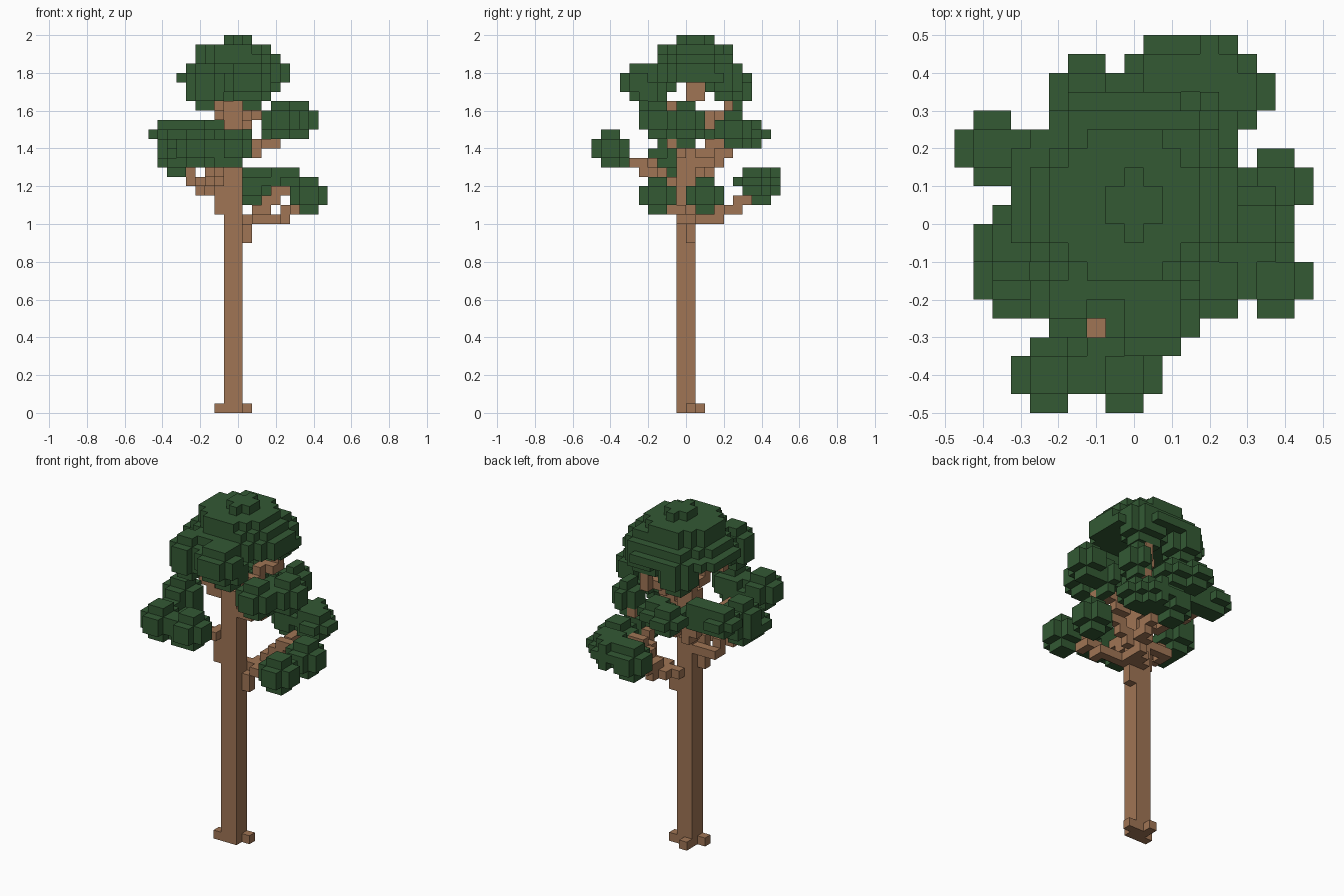
import bpy
import bmesh
from itertools import product

UNIT = 0.05  # edge length of one block

cube = bpy.data.objects.get("Cube")
if cube:
    bpy.data.objects.remove(cube)


def make_material(name, colour):
    mat = bpy.data.materials.new(name)
    mat.use_nodes = True
    mat.diffuse_color = colour
    mat.node_tree.nodes["Principled BSDF"].inputs["Base Color"].default_value = colour
    return mat


bark = make_material("bark brown", (0.35, 0.178, 0.09, 1))
leaf = make_material("leaf green", (0.033, 0.1, 0.034, 1))

parts = []    # (name, cells, material)
taken = set()  # every occupied cell


def add_part(name, cells, mat):
    cells = set(cells) - taken
    taken.update(cells)
    parts.append((name, cells, mat))


def box(*bounds):
    """Block of cells from inclusive (low, high) pairs."""
    return set(product(*(range(lo, hi + 1) for lo, hi in bounds)))


def rounded(*bounds, power=2.0):
    """Block of cells with its corners rounded off."""
    def inside(cell):
        return sum((abs(2 * c - lo - hi) / (hi - lo + 1)) ** power
                   for c, (lo, hi) in zip(cell, bounds)) <= 1.05
    return {c for c in box(*bounds) if inside(c)}


def path(*points):
    """Face-connected run of cells through the points."""
    cells = {points[0]}
    for a, b in zip(points, points[1:]):
        here = list(a)
        steps = max(abs(q - p) for p, q in zip(a, b))
        for n in range(1, steps + 1):
            goal = [round(p + (q - p) * n / steps) for p, q in zip(a, b)]
            for axis in range(3):
                here[axis] = goal[axis]
                cells.add(tuple(here))
    return cells


def build(name, cells, mat):
    """Mesh of the exposed block faces."""
    bm = bmesh.new()
    verts = {}

    def vert(p):
        if p not in verts:
            x, y, z = p
            verts[p] = bm.verts.new(((x - 0.5) * UNIT, y * UNIT, z * UNIT))
        return verts[p]

    for cell in sorted(cells):
        for axis, side in product(range(3), (0, 1)):
            near = list(cell)
            near[axis] += 2 * side - 1
            if tuple(near) in taken:
                continue
            ring = []
            for u, v in ((0, 0), (1, 0), (1, 1), (0, 1)):
                p = list(cell)
                p[axis] += side
                p[(axis + 1) % 3] += u
                p[(axis + 2) % 3] += v
                ring.append(vert(tuple(p)))
            bm.faces.new(ring if side else ring[::-1])
    mesh = bpy.data.meshes.new(name)
    bm.to_mesh(mesh)
    bm.free()
    mesh.materials.append(mat)
    bpy.context.collection.objects.link(bpy.data.objects.new(name, mesh))


# Trunk, thinner near the top, with small root blocks
trunk = (box((-1, 0), (-1, 0), (0, 29)) | box((-1, 0), (0, 0), (30, 32))
         | box((0, 0), (0, 1), (33, 34)))
add_part("trunk", trunk, bark)
add_part("roots", {(1, 0, 0), (-2, -1, 0), (-1, 1, 0)}, bark)

# Crown: stacked rounded layers, from bottom to top
crown = set()
layers = (((-6, 5), (-4, 6)), ((-5, 5), (-4, 5)), ((-4, 4), (-3, 4)),
          ((-4, 3), (-3, 4)), ((-1, 1), (-1, 2)))
for level, (xs, ys) in enumerate(layers, 35):
    crown |= rounded(xs, ys, (level, level), power=1.8)
add_part("crown", crown, leaf)

# Leaf clusters: x, y and z extents in cells
clusters = {
    "crown_front_right_lobe": ((-5, -2), (-6, -3), (32, 36)),
    "crown_front_inner_lobe": ((-3, 0), (-4, -2), (34, 36)),
    "crown_front_left_lobe": ((-1, 3), (-7, -4), (33, 36)),
    "crown_front_low_lobe": ((0, 3), (-6, -3), (32, 35)),
    "crown_back_left_lobe": ((0, 4), (2, 5), (33, 37)),
    "crown_back_right_lobe": ((-4, -1), (3, 6), (32, 36)),
    "upper_left_front_leaves": ((3, 6), (-5, -2), (29, 32)),
    "upper_left_leaves": ((5, 8), (-2, 1), (29, 32)),
    "upper_left_inner_leaves": ((3, 5), (-2, 1), (28, 31)),
    "upper_back_left_leaves": ((3, 5), (3, 6), (28, 31)),
    "right_back_leaves": ((-9, -6), (2, 5), (28, 30)),
    "right_back_inner_leaves": ((-7, -3), (3, 4), (28, 30)),
    "back_leaves": ((-4, -1), (5, 8), (28, 30)),
    "back_inner_leaves": ((-2, 1), (4, 7), (28, 30)),
    "right_front_leaves": ((-8, -5), (-5, -2), (25, 27)),
    "right_leaves": ((-8, -5), (-3, 0), (25, 29)),
    "front_right_leaves": ((-6, -3), (-10, -7), (26, 29)),
    "front_middle_leaves": ((-3, 0), (-9, -7), (26, 28)),
    "front_leaves": ((-2, 1), (-10, -7), (26, 29)),
    "low_front_left_leaves": ((6, 9), (-5, -2), (21, 24)),
    "low_back_left_leaves": ((6, 9), (0, 3), (21, 24)),
    "low_back_leaves": ((0, 3), (6, 9), (22, 25)),
    "low_back_middle_leaves": ((2, 6), (6, 9), (23, 25)),
    "low_back_left_tip": ((4, 7), (5, 8), (23, 25)),
}
for name, bounds in clusters.items():
    add_part(name, rounded(*bounds), leaf)

# Branches reaching from the trunk into the clusters
branches = {
    "low_left_stub": path((1, 0, 18), (1, 0, 19)),
    "low_left_branch": path((2, 0, 20), (4, 0, 20), (5, -1, 21), (6, -3, 22)),
    "low_left_fork": path((2, 1, 20), (2, 2, 21), (3, 2, 22), (4, 2, 23), (6, 2, 23)),
    "low_back_branch": path((0, 1, 20), (2, 3, 21), (3, 6, 22)),
    "front_branch": path((-2, -1, 21), (-2, -1, 24), (-3, -3, 25), (-2, -6, 26)),
    "front_fork": path((-3, -4, 26), (-4, -7, 26)),
    "right_branch": path((-2, 0, 23), (-3, 0, 23), (-5, -3, 25), (-6, -4, 26)),
    "right_back_branch": path((-1, 1, 25), (-3, 2, 27), (-6, 2, 28)),
    "back_branch": path((0, 1, 26), (-1, 3, 27), (-1, 5, 28)),
    "upper_left_branch": path((1, -1, 27), (2, -1, 28), (4, -2, 29)),
    "upper_back_branch": path((1, 1, 27), (2, 3, 28), (3, 5, 28)),
    "crown_front_branch": path((-1, 0, 31), (-3, -4, 33)),
    "crown_back_branch": path((0, 1, 30), (2, 4, 32)),
}
for name, cells in branches.items():
    add_part(name, cells, bark)

for part in parts:
    build(*part)
